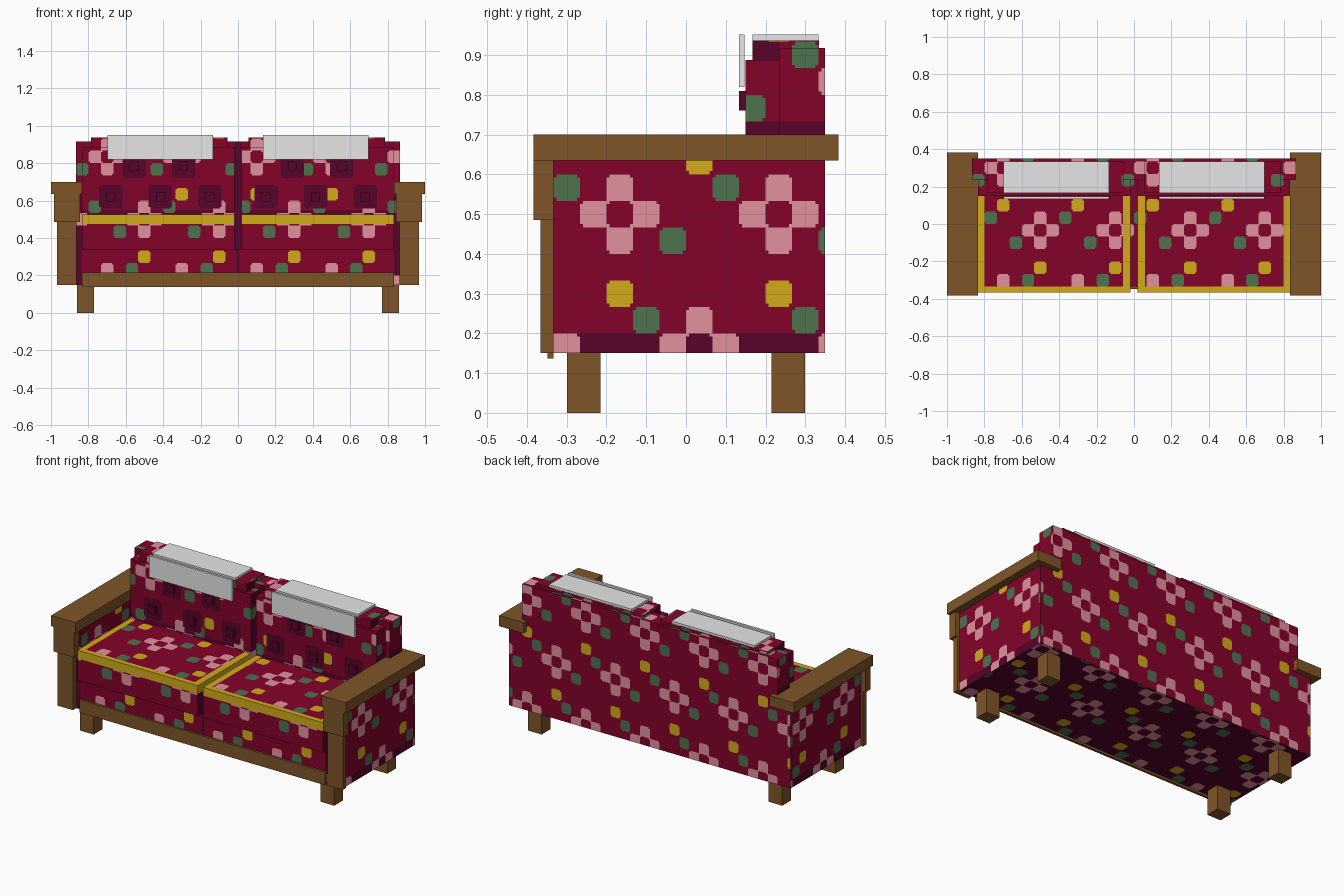
import bpy, bmesh, math

cube = bpy.data.objects.get("Cube")
if cube:
    bpy.data.objects.remove(cube, do_unlink=True)

CELL = 0.2 / 3          # size of one square of the woven pattern
NOTCH = 0.12            # notched corner of a square


def srgb(r, g, b):
    return tuple((v / 255 / 12.92) if v < 11 else ((v / 255 + 0.055) / 1.055) ** 2.4
                 for v in (r, g, b)) + (1.0,)


def material(name, colour):
    m = bpy.data.materials.new(name)
    m.use_nodes = True
    m.diffuse_color = colour
    bsdf = m.node_tree.nodes["Principled BSDF"]
    bsdf.inputs["Base Color"].default_value = colour
    bsdf.inputs["Roughness"].default_value = 0.9
    return m


CRIMSON, DARK, PINK, GREEN, YELLOW = range(5)
FABRIC = [material("crimson fabric", srgb(132, 2, 42)),
          material("dark crimson fabric", srgb(88, 2, 42)),
          material("pink fabric", srgb(226, 146, 158)),
          material("green fabric", srgb(78, 114, 78)),
          material("mustard fabric", srgb(210, 171, 26))]
WOOD = [material("brown wood", srgb(126, 85, 40))]
CLOTH = [material("pale grey cloth", srgb(230, 230, 230))]

# One flower with its leaves and bud, in squares from the flower centre
MOTIF = {(0, 1): PINK, (0, -1): PINK, (1, 0): PINK, (-1, 0): PINK,
         (2, 1): GREEN, (-2, -1): GREEN, (0, -3): YELLOW}


def woven(p, axis, side):
    """Pattern colour at a point on a face, or None for plain ground."""
    x, y, z = (v / CELL for v in p)
    if axis == 0:
        u, v = -y + 4, z - 7
    elif axis == 1:
        u, v = x - (3 if side else 4), z - 7
    else:
        u, v = x - 4, y + 1
    i, j = math.floor(u), math.floor(v)
    fu, fv = u - i - 0.5, v - j - 0.5
    row = (j + 3) // 5
    i, j = (i - 3 * row + 3) % 6 - 3, j - 5 * row
    colour = MOTIF.get((i, j))
    if min(abs(fu), abs(fv)) > 0.5 - NOTCH:
        # Petals join around the flower centre; other corners are notched
        if (i, j) == (0, 0):
            return PINK
        if colour != PINK or i * fu + j * fv > 0:
            return None
    return colour


def cut_lines(lo, hi, extra):
    """Positions where a face is split along one axis."""
    k0, k1 = math.floor(lo / CELL), math.ceil(hi / CELL)
    grid = [(k + f) * CELL for k in range(k0, k1 + 1) for f in (0, NOTCH, 1 - NOTCH)]
    inner = sorted(v for v in grid + list(extra) if lo + 0.001 < v < hi - 0.001)
    lines = [lo]
    for v in inner:
        if v - lines[-1] > 0.0005:
            lines.append(v)
    return lines + [hi]


def box(name, xs, ys, zs, mats, ground=None, extra=((), (), ())):
    """Box between two corners; with a ground rule its faces carry the pattern."""
    spans = [sorted(s) for s in (xs, ys, zs)]
    bm = bmesh.new()
    lines = [cut_lines(*s, e) if ground else s for s, e in zip(spans, extra)]
    for axis in range(3):
        b, c = (axis + 1) % 3, (axis + 2) % 3
        for side in (0, 1):
            grid = []
            for u in lines[b]:
                column = []
                for v in lines[c]:
                    p = [0, 0, 0]
                    p[axis], p[b], p[c] = spans[axis][side], u, v
                    column.append(bm.verts.new(p))
                grid.append(column)
            for i in range(len(grid) - 1):
                for j in range(len(grid[0]) - 1):
                    quad = [grid[i][j], grid[i + 1][j], grid[i + 1][j + 1], grid[i][j + 1]]
                    face = bm.faces.new(quad if side else quad[::-1])
                    if ground:
                        p = face.calc_center_median()
                        colour, plain = ground(p, axis, side)
                        spot = None if plain else woven(p, axis, side)
                        face.material_index = colour if spot is None else spot
    bmesh.ops.remove_doubles(bm, verts=bm.verts, dist=0.0001)
    mesh = bpy.data.meshes.new(name)
    bm.to_mesh(mesh)
    bm.free()
    for m in mats:
        mesh.materials.append(m)
    ob = bpy.data.objects.new(name, mesh)
    bpy.context.collection.objects.link(ob)
    return ob


# Ground rules: base colour, and whether the area stays free of the pattern
def body_ground(p, axis, side):
    if axis == 2 and side == 0:
        return DARK, False
    if axis == 0 and (p.z < 0.2 or 0.667 < p.z < 0.734):
        return DARK, False
    if axis == 1 and side == 0 and abs(p.x) < GAP:
        return DARK, True
    return CRIMSON, False


def arm_ground(p, axis, side):
    return (DARK, False) if axis == 1 and side == 0 else body_ground(p, axis, side)


def seat_ground(p, axis, side):
    edge = abs(abs(p.x) - 0.428)
    if axis == 2 and side and (edge > 0.37 or p.y < -0.335):
        return YELLOW, True
    if axis != 2 and p.z > 0.475:
        return YELLOW, True
    return (DARK if axis == 0 else CRIMSON), False


GAP = 0.018             # half the gap between the two seats
BUTTONS = [(0.68, 0.62), (0.415, 0.62), (0.15, 0.62), (0.555, 0.785), (0.29, 0.785)]
TUFT = 0.063


def back_cushion_ground(p, axis, side):
    if axis == 1:
        tufted = any(abs(abs(p.x) - bx) < TUFT and abs(p.z - bz) < TUFT
                     and abs(abs(p.x) - bx) + abs(p.z - bz) < 1.8 * TUFT for bx, bz in BUTTONS)
        return (DARK if tufted or p.z < 0.55 else CRIMSON), tufted
    if axis == 0 and abs(p.x) < 0.1:
        return DARK, False
    return body_ground(p, axis, side)


def headrest_ground(p, axis, side):
    return (DARK if axis == 0 and p.y < 0.235 else CRIMSON), False


# Upholstered body
box("seat_base", (-0.833, 0.833), (-0.335, 0.235), (0.15, 0.34), FABRIC, body_ground)
box("back_panel", (-0.866, 0.866), (0.235, 0.35), (0.15, 0.917), FABRIC, body_ground,
    ((-GAP, GAP), (), ()))
box("front_rail", (-0.833, 0.833), (-0.348, -0.333), (0.137, 0.217), WOOD)

for s, label in ((1, "left"), (-1, "right")):
    def span(a, b):
        return (s * a, s * b)

    # Thick arms, running to the back, and their wooden trim
    box(label + "_arm_panel", span(0.833, 0.955), (-0.333, 0.35), (0.15, 0.635), FABRIC, arm_ground)
    box(label + "_arm_top", span(0.835, 1), (-0.383, 0.383), (0.635, 0.7), WOOD)
    box(label + "_arm_bracket", span(0.845, 0.983), (-0.383, -0.333), (0.485, 0.635), WOOD)
    box(label + "_arm_post", span(0.863, 0.967), (-0.366, -0.333), (0.15, 0.485), WOOD)

    # Legs
    for t, place in ((-1, "front"), (1, "back")):
        box(f"{place}_{label}_leg", span(0.77, 0.862), (t * 0.215, t * 0.299), (0, 0.15), WOOD)

    # Seat cushion with mustard piping
    box(label + "_seat_cushion", span(GAP, 0.833), (-0.365, 0.15), (0.34, 0.526), FABRIC,
        seat_ground, (span(0.058, 0.798), (-0.335,), (0.475,)))

    # Back cushion with tufted buttons
    x_cuts = [s * (bx + d) for bx, bz in BUTTONS for d in (-TUFT, -0.85 * TUFT, 0.85 * TUFT, TUFT)]
    z_cuts = [bz + d for bx, bz in BUTTONS for d in (-TUFT, -0.85 * TUFT, 0.85 * TUFT, TUFT)]
    box(label + "_back_cushion", span(GAP, 0.835), (0.15, 0.235), (0.34, 0.887), FABRIC,
        back_cushion_ground, (x_cuts, (), z_cuts + [0.55]))
    for n, (bx, bz) in enumerate(BUTTONS):
        box(f"{label}_button_{n + 1}", span(bx - 0.024, bx + 0.024), (0.133, 0.15),
            (bz - 0.024, bz + 0.024), FABRIC[DARK:DARK + 1])

    # Headrest and its cloth cover
    box(label + "_headrest", span(0.055, 0.785), (0.167, 0.335), (0.88, 0.937), FABRIC,
        headrest_ground, ((), (0.235,), ()))
    box(label + "_cloth_top", span(0.135, 0.698), (0.167, 0.333), (0.937, 0.951), CLOTH)
    box(label + "_cloth_front", span(0.135, 0.698), (0.133, 0.147), (0.82, 0.951), CLOTH)
